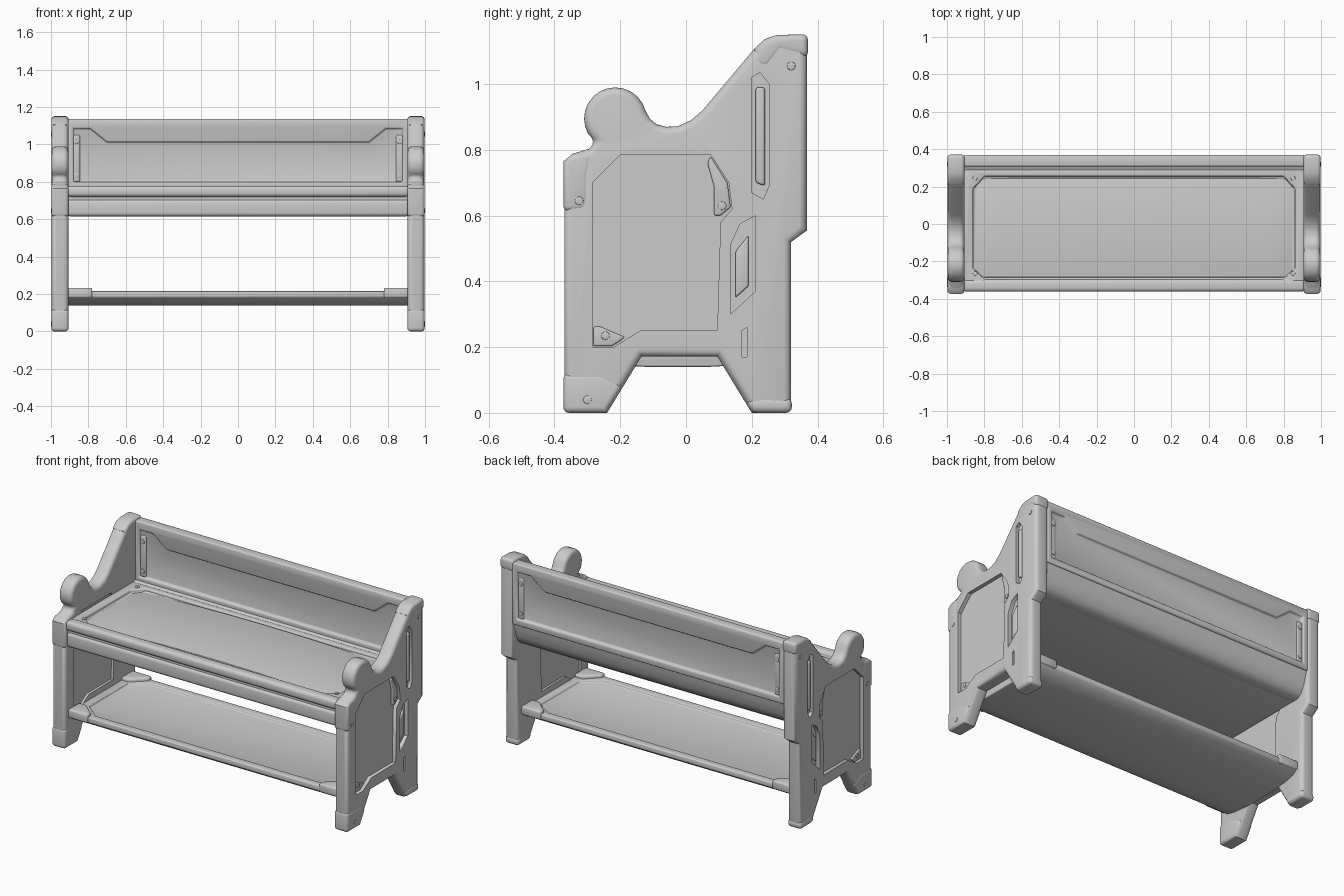
import bpy, bmesh, math
from mathutils import Vector

grey = bpy.data.materials.new("stone grey")
grey.diffuse_color = (0.6, 0.6, 0.6, 1)


def prism(name, axis, pts, a, b):
    """Extrude a 2D outline along an axis from a to b."""
    def place(p, t):
        u, v = p
        return {'x': (t, u, v), 'y': (u, t, v), 'z': (u, v, t)}[axis]
    bm = bmesh.new()
    lo = [bm.verts.new(place(p, a)) for p in pts]
    hi = [bm.verts.new(place(p, b)) for p in pts]
    bm.faces.new(lo)
    bm.faces.new(hi)
    for i in range(len(pts)):
        j = (i + 1) % len(pts)
        bm.faces.new((lo[i], lo[j], hi[j], hi[i]))
    bmesh.ops.recalc_face_normals(bm, faces=bm.faces)
    me = bpy.data.meshes.new(name)
    bm.to_mesh(me)
    bm.free()
    ob = bpy.data.objects.new(name, me)
    bpy.context.collection.objects.link(ob)
    me.materials.append(grey)
    return ob


def finish(ob, bevel=0.01, cutters=(), segments=3, limit=35, clamp=True, first=False):
    """Cut recesses, round the edges (before the cuts if first) and shade smooth."""
    def cut():
        for c in cutters:
            m = ob.modifiers.new("cut", 'BOOLEAN')
            m.operation, m.object, m.solver = 'DIFFERENCE', c, 'EXACT'
    if not first:
        cut()
    if bevel:
        m = ob.modifiers.new("round", 'BEVEL')
        m.width, m.segments, m.use_clamp_overlap = bevel, segments, clamp
        m.limit_method, m.angle_limit = 'ANGLE', math.radians(limit)
    if first:
        cut()
    bpy.ops.object.select_all(action='DESELECT')
    ob.select_set(True)
    bpy.context.view_layer.objects.active = ob
    bpy.ops.object.convert(target='MESH')
    bpy.ops.object.shade_smooth_by_angle(angle=math.radians(40))
    for c in cutters:
        bpy.data.objects.remove(c)
    return ob


def rect(u0, u1, v0, v1):
    return [(u0, v0), (u1, v0), (u1, v1), (u0, v1)]


def screw(name, loc, axis, r=0.013):
    bpy.ops.mesh.primitive_cylinder_add(vertices=12, radius=r, depth=0.008, location=loc)
    ob = bpy.context.object
    ob.name = name
    ob.rotation_euler = Vector(axis).to_track_quat('Z', 'Y').to_euler()
    ob.data.materials.append(grey)
    finish(ob, 0.002, segments=2)


# side outline: feet, stepped back post, swooping arm and scroll
scroll = [(-0.215 + 0.095 * math.cos(math.radians(a)), 0.895 + 0.095 * math.sin(math.radians(a)))
          for a in range(15, 211, 15)]
side = [(-0.37, 0), (-0.24, 0), (-0.135, 0.172), (0.095, 0.172), (0.20, 0), (0.32, 0),
        (0.32, 0.52), (0.368, 0.555), (0.368, 1.15),
        (0.275, 1.147), (0.24, 1.135), (0.21, 1.11), (0.05, 0.92), (0.015, 0.89),
        (-0.025, 0.872), (-0.06, 0.87), (-0.09, 0.878), (-0.11, 0.895)] + scroll + [
        (-0.273, 0.825), (-0.295, 0.803), (-0.345, 0.788), (-0.37, 0.765)]
field = [(-0.285, 0.20), (-0.22, 0.20), (-0.14, 0.25), (0.095, 0.25), (0.105, 0.58),
         (0.14, 0.62), (0.13, 0.70), (0.075, 0.785), (-0.20, 0.785), (-0.285, 0.70)]
vent = [(0.135, 0.30), (0.212, 0.37), (0.212, 0.60), (0.165, 0.575), (0.135, 0.51)]
slot = [(0.20, 0.67), (0.235, 0.65), (0.252, 0.69), (0.252, 1.0), (0.225, 1.035), (0.20, 1.02)]

for s, tag in ((1, "right"), (-1, "left")):
    cuts = [prism("cut", 'x', field, s * 0.973, s * 1.05),
            prism("cut", 'x', field, s * 0.85, s * 0.922),
            prism("cut", 'x', vent, s * 0.972, s * 1.05),
            prism("cut", 'x', slot, s * 0.975, s * 1.05),
            prism("cut", 'x', [(0.17, 0.17), (0.185, 0.17), (0.185, 0.26), (0.17, 0.25)],
                  s * 0.98, s * 1.05),
            prism("cut", 'y', rect(s * 0.938, s * 0.968, 0.635, 0.74), -0.40, -0.355)]
    finish(prism(tag + "_side", 'x', side, s * 0.907, s * 0.996), 0.024, cuts,
           segments=4, limit=60, clamp=False, first=True)

    # bracket plates in the corners of the sunken side field
    finish(prism(tag + "_upper_bracket", 'x',
                 [(0.085, 0.60), (0.105, 0.60), (0.136, 0.625), (0.126, 0.70), (0.075, 0.78),
                  (0.065, 0.76), (0.085, 0.69)], s * 0.96, s * 0.984), 0.006)
    finish(prism(tag + "_lower_bracket", 'x',
                 [(-0.282, 0.203), (-0.225, 0.203), (-0.185, 0.23), (-0.26, 0.262), (-0.282, 0.262)],
                 s * 0.96, s * 0.982), 0.006)
    # raised details in the slots
    finish(prism(tag + "_slot_bar", 'x', [(0.212, 0.70), (0.24, 0.69), (0.24, 0.99), (0.212, 0.99)],
                 s * 0.96, s * 0.993), 0.008)
    finish(prism(tag + "_vent_bar", 'x', [(0.15, 0.35), (0.19, 0.385), (0.19, 0.54), (0.15, 0.49)],
                 s * 0.96, s * 0.985), 0.006)
    finish(prism(tag + "_front_bar", 'y', rect(s * 0.945, s * 0.961, 0.655, 0.72), -0.366, -0.35), 0.004)

    # end caps of the post, arm and feet
    caps = {"front_foot": [(-0.373, 0), (-0.242, 0), (-0.19, 0.085), (-0.26, 0.12), (-0.373, 0.12)],
            "back_foot": [(0.20, 0), (0.322, 0), (0.322, 0.045), (0.235, 0.05), (0.18, 0.04)],
            "arm_front": [(-0.373, 0.612), (-0.31, 0.612), (-0.295, 0.64), (-0.295, 0.72),
                          (-0.28, 0.795), (-0.345, 0.788), (-0.373, 0.765)],
            "back_top": [(0.212, 1.055), (0.25, 1.05), (0.29, 1.10), (0.371, 1.08), (0.371, 1.152),
                         (0.275, 1.149), (0.24, 1.137), (0.207, 1.107)]}
    for name, pts in caps.items():
        finish(prism(tag + "_" + name, 'x', pts, s * 0.906, s * 0.998), 0.018, segments=4, limit=60)
    for y, z, x in ((-0.325, 0.645, 0.997), (-0.30, 0.04, 0.997),
                    (0.32, 1.055, 0.996), (-0.245, 0.235, 0.983), (0.11, 0.63, 0.985)):
        screw(tag + "_side_screw", (s * x, y, z), (s, 0, 0))

# backrest: recessed both ways
opening = [(-0.88, 0.80), (0.88, 0.80), (0.88, 1.085), (0.79, 1.085), (0.70, 1.012),
           (-0.70, 1.012), (-0.79, 1.085), (-0.88, 1.085)]
finish(prism("backrest", 'y', rect(-0.915, 0.915, 0.76, 1.137), 0.308, 0.368), 0.014,
       [prism("cut", 'y', opening, 0.25, 0.326), prism("cut", 'y', opening, 0.35, 0.42)])

# curved rail joining backrest and seat
finish(prism("lower_back_rail", 'x',
             [(0.20, 0.63), (0.25, 0.616), (0.29, 0.619), (0.318, 0.64), (0.338, 0.68), (0.352, 0.73),
              (0.362, 0.785), (0.32, 0.785), (0.305, 0.775), (0.20, 0.74)], -0.915, 0.915), 0)

# seat with a sunken top
seat_field = [(-0.86, -0.24), (-0.80, -0.295), (0.80, -0.295), (0.86, -0.24),
              (0.86, 0.19), (0.80, 0.255), (-0.80, 0.255), (-0.86, 0.19)]
finish(prism("seat", 'z', rect(-0.915, 0.915, -0.33, 0.29), 0.618, 0.772), 0.008,
       [prism("cut", 'z', seat_field, 0.75, 0.85)])

# slightly domed seat cushion
n = 12
arch = [(-0.85 + 1.70 * i / n, 0.751 + 0.02 * math.sin(math.pi * i / n)) for i in range(n + 1)]
finish(prism("seat_cushion", 'y', [(-0.85, 0.70)] + arch + [(0.85, 0.70)], -0.285, 0.245), 0.004)

# front rails under the seat edge
for name, z0, z1, y in (("upper_front_rail", 0.72, 0.778, -0.362), ("lower_front_rail", 0.615, 0.705, -0.352)):
    finish(prism(name, 'x', rect(y, -0.295, z0, z1), -0.915, 0.915), 0.02, segments=4)
finish(prism("rail_groove", 'x', rect(-0.34, -0.30, 0.69, 0.74), -0.912, 0.912), 0)

# shelf with a shallow tray and a bowed underside
tray = [(-0.86, -0.20), (-0.76, -0.285), (0.76, -0.285), (0.86, -0.20),
        (0.86, 0.17), (0.76, 0.235), (-0.76, 0.235), (-0.86, 0.17)]
shelf = [(-0.33, 0.185), (-0.30, 0.162), (-0.23, 0.146), (-0.12, 0.14), (0.07, 0.14),
         (0.18, 0.146), (0.25, 0.162), (0.28, 0.185), (0.28, 0.215), (-0.33, 0.215)]
finish(prism("shelf", 'x', shelf, -0.915, 0.915), 0.008,
       [prism("cut", 'z', tray, 0.202, 0.30)])
for sx in (-1, 1):
    # shelf corner brackets
    for y, d in ((-0.337, 1), (0.287, -1)):
        pts = [(sx * 0.912, y), (sx * 0.78, y), (sx * 0.78, y + d * 0.035),
               (sx * 0.86, y + d * 0.11), (sx * 0.912, y + d * 0.11)]
        finish(prism("shelf_bracket", 'z', pts, 0.18, 0.233), 0.01)
    for y in (-0.265, 0.245):
        screw("seat_screw", (sx * 0.85, y, 0.773), (0, 0, 1))
    # upright strips and screws at the ends of the backrest
    for y, d in ((0.318, -1), (0.356, 1)):
        finish(prism("back_end_strip", 'y', rect(sx * 0.845, sx * 0.885, 0.80, 1.05),
                     y, y - d * 0.02), 0.008)
        for z in (0.835, 1.015):
            screw("back_screw", (sx * 0.865, y, z), (0, d, 0))
